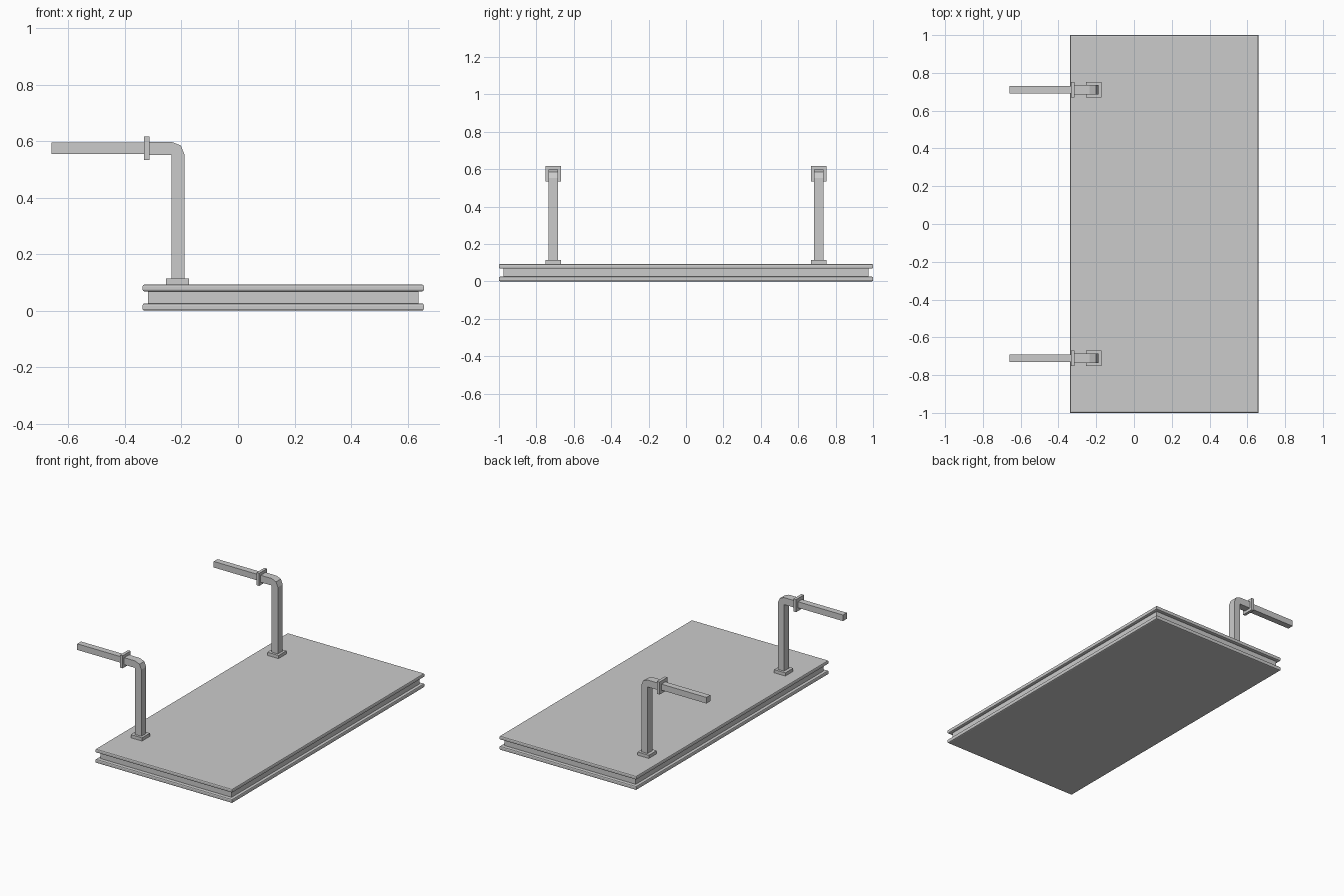
import bpy, bmesh, math

if "Cube" in bpy.data.objects:
    bpy.data.objects.remove(bpy.data.objects["Cube"])


def finish(name, bm):
    bmesh.ops.recalc_face_normals(bm, faces=bm.faces[:])
    mesh = bpy.data.meshes.new(name)
    bm.to_mesh(mesh)
    bm.free()
    ob = bpy.data.objects.new(name, mesh)
    bpy.context.collection.objects.link(ob)
    return ob


def box(name, x, y, z, round_rim=0):
    """Box from (min, max) pairs; optionally rounds only its horizontal edges."""
    bm = bmesh.new()
    bmesh.ops.create_cube(bm, size=1)
    for v in bm.verts:
        v.co = [r[0] + (c + 0.5) * (r[1] - r[0]) for c, r in zip(v.co, (x, y, z))]
    if round_rim:
        rim = [e for e in bm.edges if abs(e.verts[0].co.z - e.verts[1].co.z) < 1e-6]
        bmesh.ops.bevel(bm, geom=rim, offset=round_rim, segments=2,
                        profile=0.5, affect='EDGES')
    return finish(name, bm)


def extrude_profile(name, points, y0, y1):
    """Extrude an x-z outline along y."""
    bm = bmesh.new()
    face = bm.faces.new([bm.verts.new((px, y0, pz)) for px, pz in points])
    out = bmesh.ops.extrude_face_region(bm, geom=[face])
    for v in out["geom"]:
        if isinstance(v, bmesh.types.BMVert):
            v.co.y = y1
    return finish(name, bm)


# Slab: two rim-rounded plates around a recessed core
box("bottom_plate", (-0.338, 0.658), (-1, 1), (0, 0.026), 0.007)
box("core", (-0.318, 0.638), (-0.977, 0.977), (0.024, 0.071))
box("top_plate", (-0.338, 0.658), (-1, 1), (0.068, 0.093), 0.007)

# Bent post outline: sharp inside corner, outer corner in two facets
ix, iz, w = -0.235, 0.552, 0.046
arc = [(ix + w * math.cos(a), iz + w * math.sin(a))
       for a in (0, math.pi / 4, math.pi / 2)]
outline = [(ix, 0.11), (ix + w, 0.11), *arc, (-0.32, iz + w), (-0.32, iz), (ix, iz)]

# Two brackets, mirrored across y
for side, s in (("front", -1), ("back", 1)):
    yc = 0.71 * s
    box(f"{side}_foot", (-0.255, -0.173), (yc - 0.041, yc + 0.041), (0.092, 0.114))
    extrude_profile(f"{side}_bent_post", outline, yc - 0.025, yc + 0.025)
    box(f"{side}_flange", (-0.333, -0.314), (yc - 0.041, yc + 0.041), (0.534, 0.617))
    box(f"{side}_arm", (-0.66, -0.325), (yc - 0.02, yc + 0.02), (0.555, 0.595))
